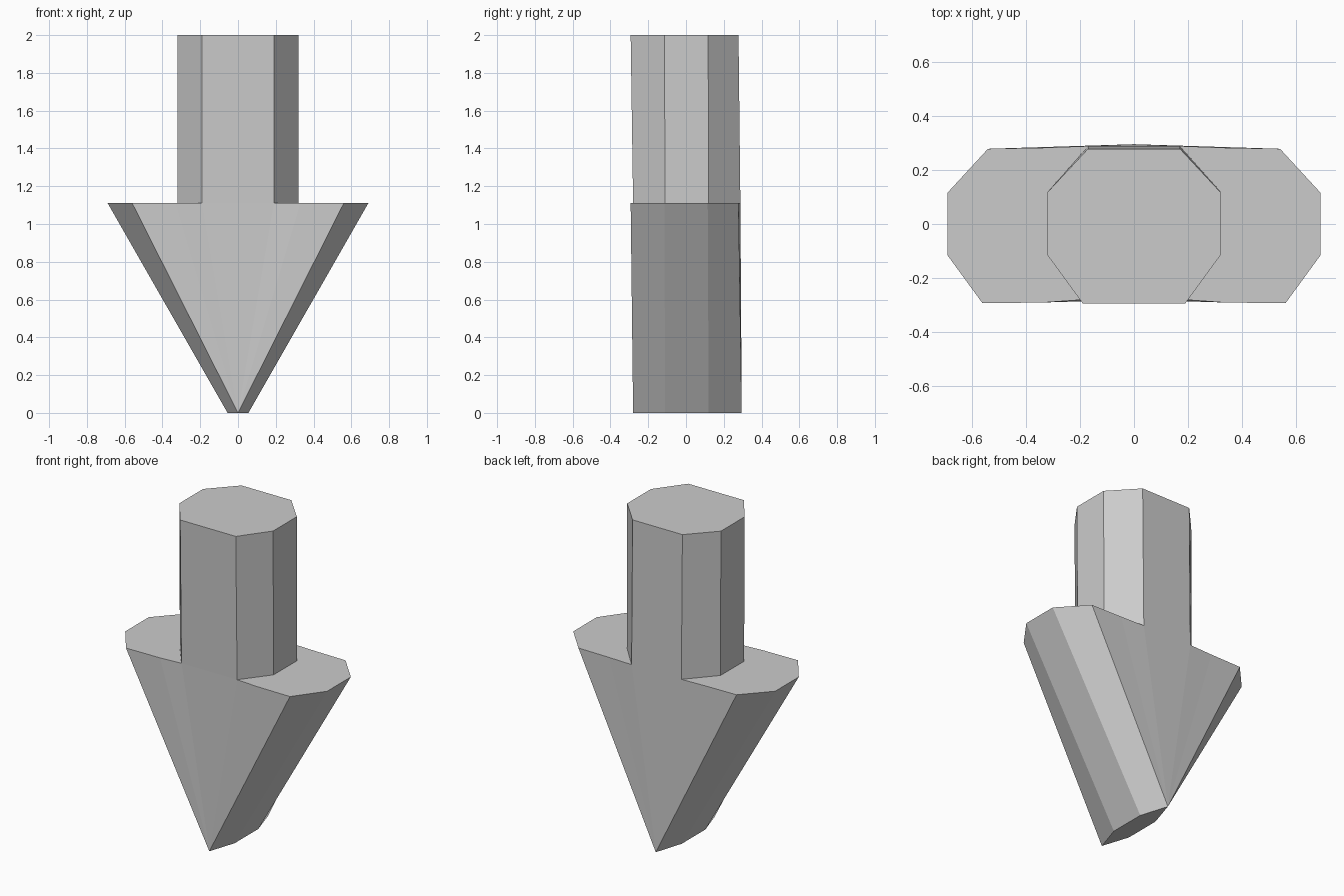
import bpy
import bmesh

cube = bpy.data.objects.get("Cube")
if cube:
    bpy.data.objects.remove(cube, do_unlink=True)

grey = bpy.data.materials.new("light_grey")
grey.use_nodes = True
colour = (0.6, 0.6, 0.6, 1)
grey.diffuse_color = colour
grey.node_tree.nodes["Principled BSDF"].inputs["Base Color"].default_value = colour


def loft(name, low, low_z, high, high_z):
    """Join two mirrored outlines, each given as its +x half from front to back."""
    bm = bmesh.new()
    rings = []
    for half, z in ((low, low_z), (high, high_z)):
        outline = half + [(-x, y) for x, y in reversed(half)]
        rings.append([bm.verts.new((x, y, z)) for x, y in outline])
    a, b = rings
    n = len(a)
    for i in range(n):
        j = (i + 1) % n
        bm.faces.new((a[i], a[j], b[j], b[i]))
    bm.faces.new(list(reversed(a)))
    bm.faces.new(b)
    # the repeated tip points collapse into single corners
    bmesh.ops.remove_doubles(bm, verts=bm.verts, dist=0.0005)
    bmesh.ops.recalc_face_normals(bm, faces=bm.faces)
    mesh = bpy.data.meshes.new(name)
    bm.to_mesh(mesh)
    bm.free()
    mesh.materials.append(grey)
    obj = bpy.data.objects.new(name, mesh)
    bpy.context.collection.objects.link(obj)
    return obj


JOIN = 1.11
shaft_front, shaft_back = (0.19, -0.28), (0.17, 0.288)

# Pointed head, narrowing to a small six-sided tip
tip = [(0, -0.28)] * 3 + [(0.055, -0.11), (0.055, 0.12)] + [(0, 0.295)] * 3
shoulder = [shaft_front, (0.33, -0.29), (0.56, -0.293), (0.69, -0.115),
            (0.69, 0.115), (0.54, 0.278), (0.33, 0.282), shaft_back]
loft("arrow_head", tip, 0, shoulder, JOIN)

# Eight-sided shaft, leaning very slightly forward
base = [shaft_front, (0.32, -0.11), (0.32, 0.12), shaft_back]
crown = [(0.19, -0.293), (0.32, -0.115), (0.32, 0.117), (0.17, 0.278)]
loft("arrow_shaft", base, JOIN, crown, 2)
